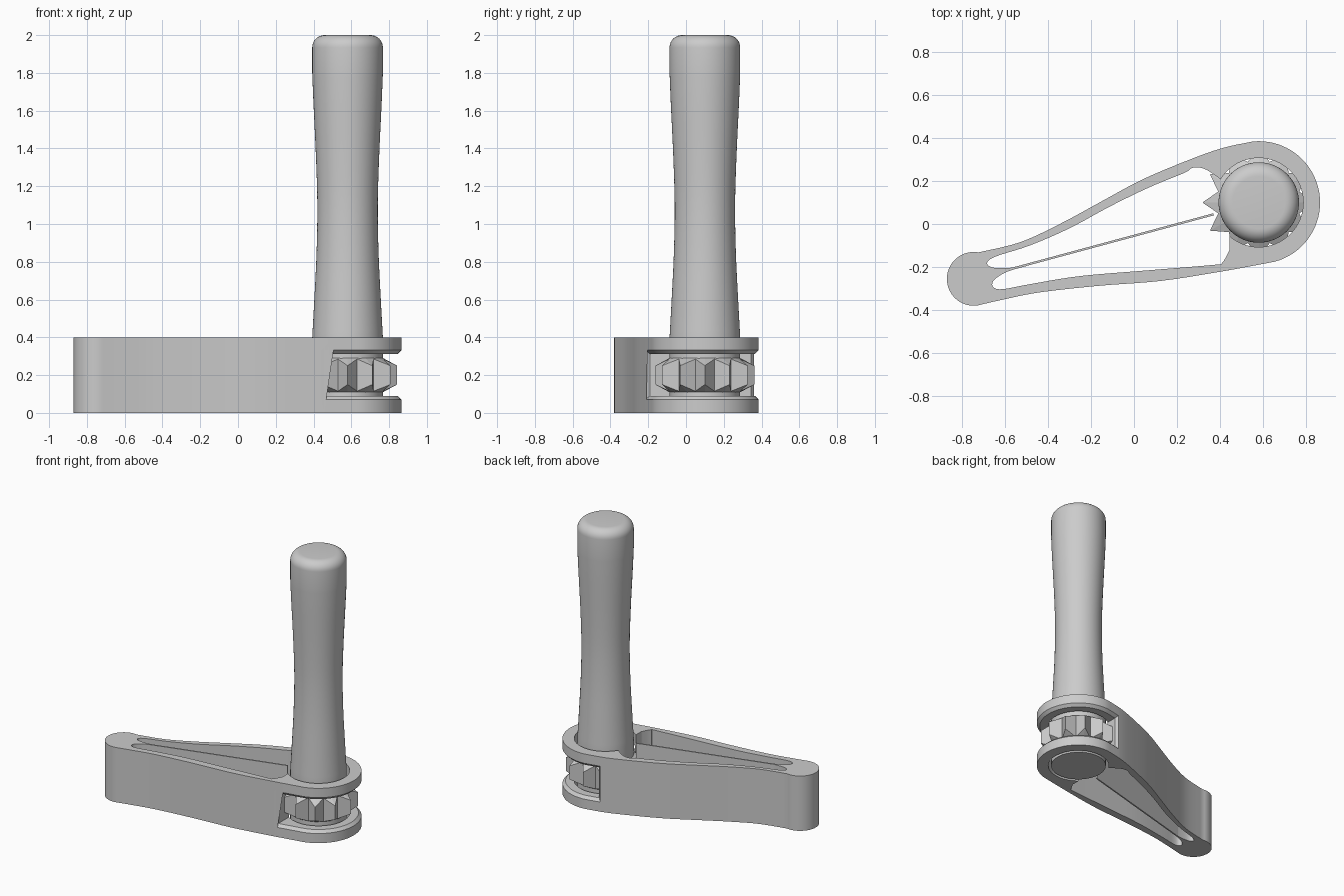
import bpy, bmesh, math
from mathutils import Vector

cube = bpy.data.objects.get("Cube")
if cube:
    bpy.data.objects.remove(cube, do_unlink=True)

AXIS = Vector((0.58, 0.10))   # shaft position in plan
HEIGHT = 0.4                  # body thickness

grey = bpy.data.materials.new("plain_grey")
grey.use_nodes = True
colour = (0.6, 0.6, 0.6, 1)
grey.diffuse_color = colour
grey.node_tree.nodes["Principled BSDF"].inputs["Base Color"].default_value = colour


def make(name, bm):
    bmesh.ops.recalc_face_normals(bm, faces=bm.faces)
    mesh = bpy.data.meshes.new(name)
    bm.to_mesh(mesh)
    bm.free()
    mesh.materials.append(grey)
    obj = bpy.data.objects.new(name, mesh)
    bpy.context.collection.objects.link(obj)
    return obj


def loft(name, rings):
    """Solid through closed rings of equal length, capped at both ends."""
    bm = bmesh.new()
    loops = [[bm.verts.new(p) for p in ring] for ring in rings]
    n = len(loops[0])
    for a, b in zip(loops, loops[1:]):
        for i in range(n):
            j = (i + 1) % n
            bm.faces.new((a[i], a[j], b[j], b[i]))
    bm.faces.new(loops[0])
    bm.faces.new(loops[-1])
    return make(name, bm)


def prism(name, plan, z0, z1):
    return loft(name, [[(p[0], p[1], z) for p in plan] for z in (z0, z1)])


def arc(centre, r, start, end, steps):
    return [Vector((centre[0] + r * math.cos(t), centre[1] + r * math.sin(t)))
            for t in (math.radians(start + (end - start) * i / steps)
                      for i in range(steps + 1))]


def spline(points, steps=5):
    """Smooth open curve through the points."""
    p = [Vector(q) for q in points]
    p = [p[0]] + p + [p[-1]]
    out = []
    for a, b, c, d in zip(p, p[1:], p[2:], p[3:]):
        for i in range(steps):
            t = i / steps
            out.append(0.5 * (2 * b + (c - a) * t + (2 * a - 5 * b + 4 * c - d) * t ** 2
                              + (3 * b - a - 3 * c + d) * t ** 3))
    return out + [p[-1]]


def cut(obj, cutter):
    mod = obj.modifiers.new("cut", 'BOOLEAN')
    mod.operation = 'DIFFERENCE'
    mod.solver = 'EXACT'
    mod.object = cutter
    graph = bpy.context.evaluated_depsgraph_get()
    obj.data = bpy.data.meshes.new_from_object(obj.evaluated_get(graph))
    obj.modifiers.clear()
    bpy.data.objects.remove(cutter, do_unlink=True)


def smooth(obj, angle=30):
    bpy.ops.object.select_all(action='DESELECT')
    obj.select_set(True)
    bpy.context.view_layer.objects.active = obj
    bpy.ops.object.shade_smooth_by_angle(angle=math.radians(angle))


# Body: round head and round tail joined by gently waving sides
head = arc(AXIS, 0.285, -75, 95, 36)
tail = arc((-0.745, -0.255), 0.125, 80, 278, 28)
back_side = spline([head[-1], (0.4, 0.35), (0.21, 0.28), (0.025, 0.2), (-0.16, 0.1),
                    (-0.345, 0), (-0.53, -0.085), tail[0]])
front_side = spline([tail[-1], (-0.625, -0.355), (-0.44, -0.318), (-0.16, -0.287),
                     (0.12, -0.265), (0.4, -0.222), head[0]])
outline = head + back_side[1:-1] + tail + front_side[1:-1]
body = prism("body", outline, 0, HEIGHT)

# Slot for the gear, with a chamfered mouth
LOW, TOP, SLOT_X = 0.09, 0.312, 0.46
cut(body, prism("slot_cutter", [(SLOT_X, -1), (1, -1), (1, 1), (SLOT_X, 1)], LOW, TOP))
bm = bmesh.new()
bm.from_mesh(body.data)
mouth = []
for e in bm.edges:
    a, b = (v.co for v in e.verts)
    in_slot = all(LOW - 0.001 < p.z < TOP + 0.001 and p.x > SLOT_X - 0.001 for p in (a, b))
    inner_corner = abs(a.x - b.x) < 0.0001 and abs(a.y - b.y) > 0.1
    if in_slot and not inner_corner:
        mouth.append(e)
bmesh.ops.bevel(bm, geom=mouth, offset=0.02, segments=1, affect='EDGES',
                clamp_overlap=False)
bm.to_mesh(body.data)
bm.free()

# Open middle of the body and the shaft hole
upper = spline([(0.48, 0.15), (0.42, 0.195), (0.335, 0.253), (0.275, 0.262), (0.235, 0.238),
                (0.07, 0.17), (-0.115, 0.08), (-0.3, -0.02), (-0.485, -0.1),
                (-0.64, -0.15), (-0.683, -0.18), (-0.655, -0.203), (-0.57, -0.203),
                (-0.5, -0.188)])
lower = spline([(-0.5, -0.196), (-0.59, -0.222), (-0.65, -0.26), (-0.655, -0.293),
                (-0.61, -0.303), (-0.485, -0.28), (-0.25, -0.242), (0.07, -0.215),
                (0.37, -0.19), (0.41, -0.18), (0.445, -0.12)])
cut(body, prism("middle_cutter", upper + lower + [Vector((0.445, -0.02)), Vector((0.48, 0))],
                -0.1, 0.5))
cut(body, prism("hole_cutter", arc(AXIS, 0.207, 0, 354.375, 63), -0.1, 0.5))
smooth(body)

# Springy tongue that clicks against the gear
root, tip = Vector((-0.56, -0.206)), Vector((0.37, 0.045))
side = (tip - root).normalized().orthogonal() * 0.005
prism("tongue", [root - side, tip - side, tip + side, root + side], 0, HEIGHT)

# Handle and shaft in one turned piece
waist = spline([(0.187, 0.4), (0.176, 0.6), (0.164, 0.85), (0.160, 1.1), (0.167, 1.35),
                (0.181, 1.65), (0.187, 1.8)], 4)
rim = arc((0.122, 1.935), 0.065, 0, 90, 8)
profile = [Vector((0.187, 0))] + waist + rim
handle = loft("handle", [[(p.x, p.y, r.y) for p in arc(AXIS, r.x, 0, 354.375, 63)]
                         for r in profile])
smooth(handle)

# Twelve-toothed gear, sloped above and below towards each tip
TEETH = 12


def gear_ring(tip_r, valley_r, tip_z, valley_z):
    ring = []
    for i in range(TEETH * 2):
        t = math.pi * i / TEETH
        r, z = (valley_r, valley_z) if i % 2 else (tip_r, tip_z)
        ring.append((AXIS.x + r * math.cos(t), AXIS.y + r * math.sin(t), 0.2 + z))
    return ring


loft("gear", [gear_ring(0.17, 0.17, -0.1, -0.1), gear_ring(0.262, 0.195, -0.05, -0.085),
              gear_ring(0.262, 0.195, 0.05, 0.085), gear_ring(0.17, 0.17, 0.1, 0.1)])
